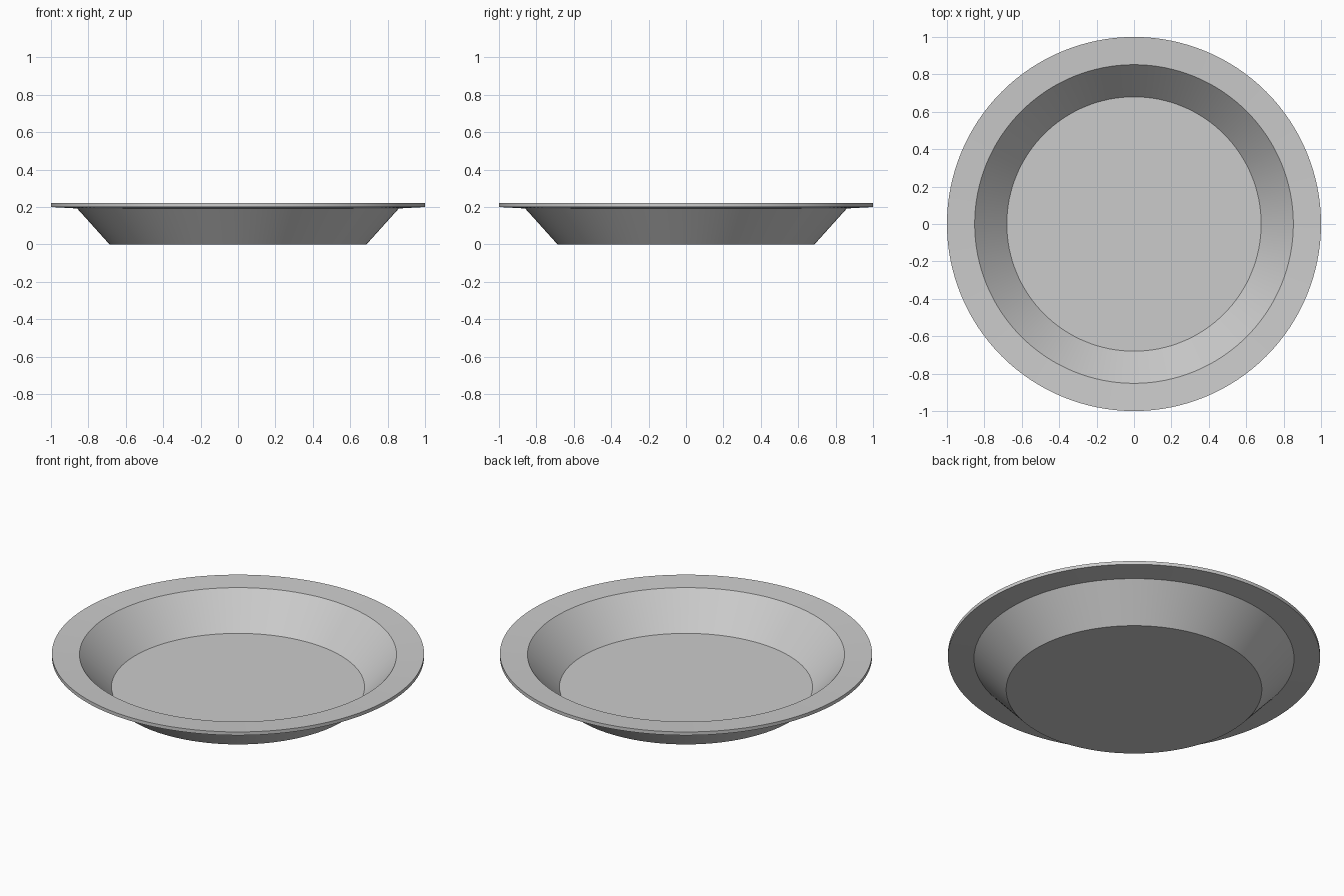
import bpy
import math

cube = bpy.data.objects.get("Cube")
if cube:
    bpy.data.objects.remove(cube, do_unlink=True)

SEGMENTS = 128


def make_material(name, colour):
    mat = bpy.data.materials.new(name)
    mat.use_nodes = True
    mat.diffuse_color = colour
    mat.node_tree.nodes["Principled BSDF"].inputs["Base Color"].default_value = colour
    return mat


def lathe(name, profile, mat):
    """Spin a (radius, height) profile round z and cap both ends."""
    verts, faces = [], []
    for radius, height in profile:
        for i in range(SEGMENTS):
            a = math.tau * i / SEGMENTS
            verts.append((radius * math.cos(a), radius * math.sin(a), height))
    for ring in range(len(profile) - 1):
        low, high = ring * SEGMENTS, (ring + 1) * SEGMENTS
        for i in range(SEGMENTS):
            j = (i + 1) % SEGMENTS
            faces.append((low + i, low + j, high + j, high + i))
    last = (len(profile) - 1) * SEGMENTS
    faces.append(tuple(reversed(range(SEGMENTS))))
    faces.append(tuple(range(last, last + SEGMENTS)))

    mesh = bpy.data.meshes.new(name)
    mesh.from_pydata(verts, [], faces)
    mesh.materials.append(mat)
    obj = bpy.data.objects.new(name, mesh)
    bpy.context.collection.objects.link(obj)
    bpy.ops.object.select_all(action="DESELECT")
    obj.select_set(True)
    bpy.context.view_layer.objects.active = obj
    bpy.ops.object.shade_smooth_by_angle(angle=math.radians(25))
    return obj


grey = make_material("light grey metal", (0.6, 0.6, 0.6, 1))

# Pie dish: base, outer wall, gently dished rim, inner wall, floor
lathe("pie_dish", [
    (0.687, 0.0),
    (0.86, 0.192),
    (1.0, 0.2),
    (1.0, 0.22),
    (0.852, 0.212),
    (0.68, 0.021),
], grey)
